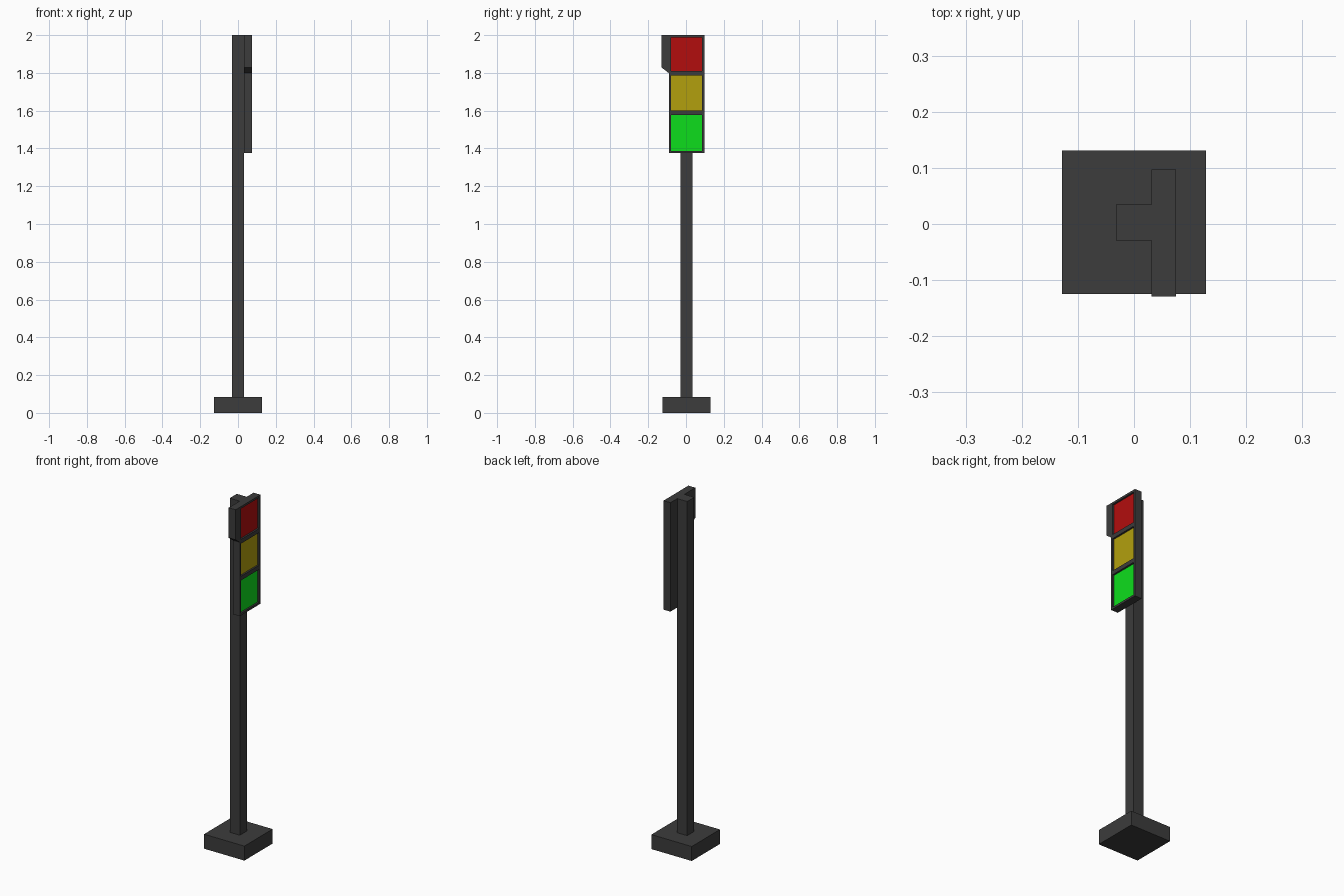
import bpy, bmesh

if "Cube" in bpy.data.objects:
    bpy.data.objects.remove(bpy.data.objects["Cube"])

YC = 0.003  # centre line of post, base and head


def material(name, rgb):
    m = bpy.data.materials.new(name)
    m.diffuse_color = (*rgb, 1)
    m.use_nodes = True
    m.node_tree.nodes["Principled BSDF"].inputs["Base Color"].default_value = m.diffuse_color
    return m


DARK = material("dark_grey", (0.045, 0.045, 0.045))
LAMPS = [material("green", (0.004, 0.73, 0.012)),
         material("yellow", (0.45, 0.35, 0.004)),
         material("red", (0.45, 0.004, 0.004))]


def finish(name, bm, mats):
    bmesh.ops.recalc_face_normals(bm, faces=bm.faces)
    me = bpy.data.meshes.new(name)
    bm.to_mesh(me)
    bm.free()
    for m in mats:
        me.materials.append(m)
    ob = bpy.data.objects.new(name, me)
    bpy.context.collection.objects.link(ob)
    return ob


def box_mesh(x, y, z):
    bm = bmesh.new()
    bmesh.ops.create_cube(bm, size=1)
    for v in bm.verts:
        v.co = [a + (c + 0.5) * (b - a) for c, (a, b) in zip(v.co, (x, y, z))]
    return bm


# square foot and post
finish("base", box_mesh((-0.128, 0.128), (YC - 0.128, YC + 0.128), (0, 0.083)), [DARK])
finish("post", box_mesh((-0.032, 0.032), (YC - 0.032, YC + 0.032), (0.083, 2)), [DARK])

# lamp housing: split its face into three, then inset and recess each lamp
bm = box_mesh((0.031, 0.075), (YC - 0.094, YC + 0.094), (1.375, 2))
for z in (1.588, 1.799):
    front = [f for f in bm.faces if f.normal.x > 0.9]
    geom = front + list({e for f in front for e in f.edges}) + list({v for f in front for v in f.verts})
    bmesh.ops.bisect_plane(bm, geom=geom, plane_co=(0, 0, z), plane_no=(0, 0, 1))
bm.normal_update()
front = sorted((f for f in bm.faces if f.normal.x > 0.9),
               key=lambda f: f.calc_center_median().z)
bmesh.ops.inset_individual(bm, faces=front, thickness=0.012, use_even_offset=True)
lamps = bmesh.ops.extrude_discrete_faces(bm, faces=front)["faces"]
for f in lamps:
    bmesh.ops.translate(bm, verts=f.verts, vec=(-0.01, 0, 0))
lamps.sort(key=lambda f: f.calc_center_median().z)
for i, f in enumerate(lamps):
    f.material_index = i + 1
finish("lamp_housing", bm, [DARK] + LAMPS)

# side block beside the red lamp, with a sloped underside
bm = box_mesh((0.031, 0.075), (-0.129, YC - 0.094), (1.799, 2))
for v in bm.verts:
    if v.co.z < 1.9 and v.co.y < -0.1:
        v.co.z = 1.828
finish("side_block", bm, [DARK])
